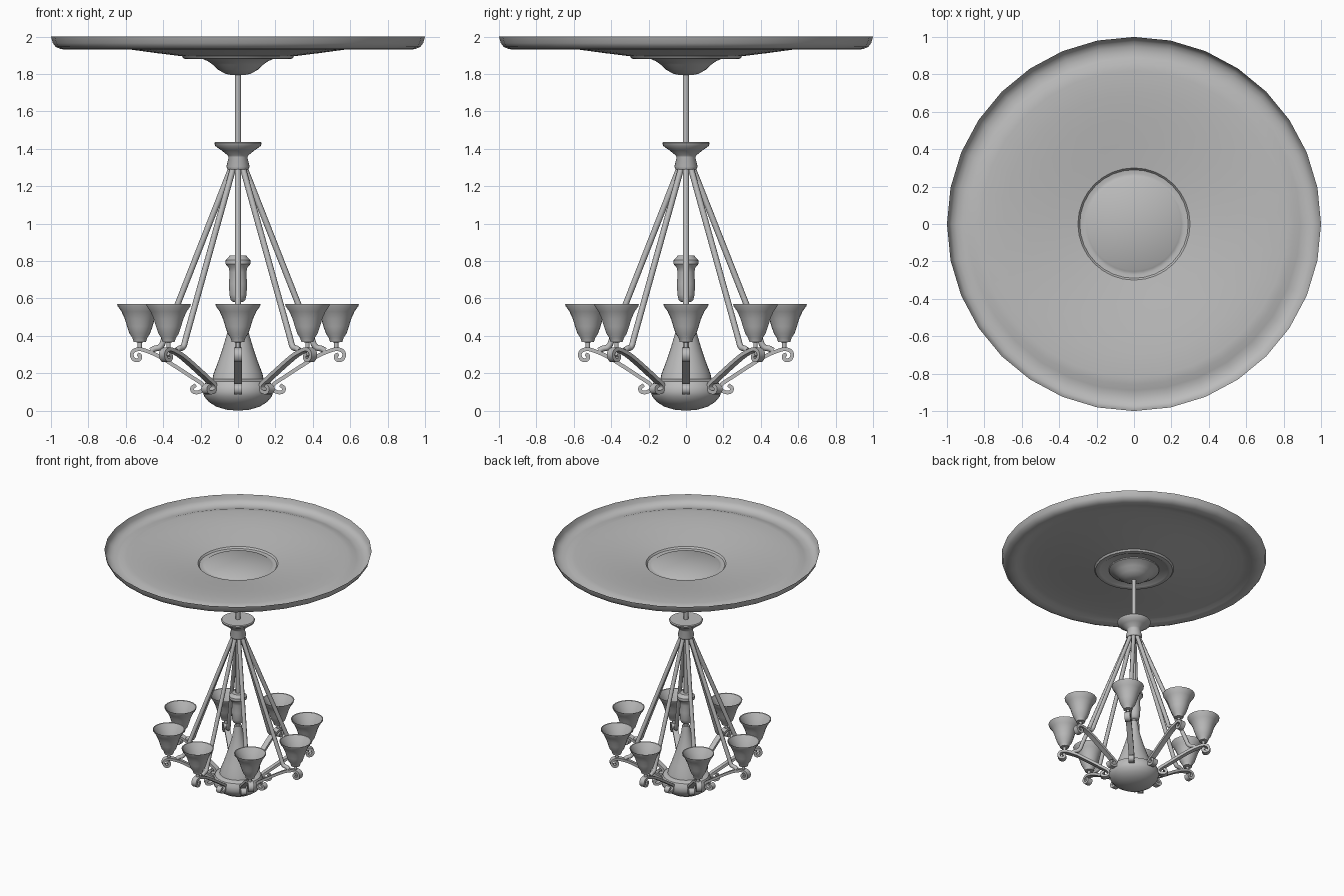
import bpy, bmesh, math
from mathutils import Vector, Matrix

if "Cube" in bpy.data.objects:
    bpy.data.objects.remove(bpy.data.objects["Cube"], do_unlink=True)

GREY = (0.5, 0.5, 0.5, 1)
metal = bpy.data.materials.new("plain grey")
metal.use_nodes = True
metal.diffuse_color = GREY
metal.node_tree.nodes["Principled BSDF"].inputs["Base Color"].default_value = GREY

ARMS = 8
ARM_R = 0.525


def add_object(name, bm, angle=40):
    """Turn a bmesh into a shaded object."""
    mesh = bpy.data.meshes.new(name)
    bm.to_mesh(mesh)
    bm.free()
    mesh.materials.append(metal)
    obj = bpy.data.objects.new(name, mesh)
    bpy.context.collection.objects.link(obj)
    bpy.ops.object.select_all(action="DESELECT")
    obj.select_set(True)
    bpy.context.view_layer.objects.active = obj
    bpy.ops.object.shade_smooth_by_angle(angle=math.radians(angle))
    return obj


def lathe(name, profile, sides=32, angle=40):
    """Spin a (radius, height) profile around z."""
    bm = bmesh.new()
    verts = [bm.verts.new((r, 0, z)) for r, z in profile]
    edges = [bm.edges.new(pair) for pair in zip(verts, verts[1:])]
    bmesh.ops.spin(bm, geom=verts + edges, cent=(0, 0, 0), axis=(0, 0, 1),
                   angle=math.tau, steps=sides, use_merge=False)
    bmesh.ops.remove_doubles(bm, verts=bm.verts, dist=0.0005)
    bmesh.ops.recalc_face_normals(bm, faces=bm.faces)
    return add_object(name, bm, angle)


def smooth_path(points, steps=4):
    """Catmull-Rom samples through (radius, height) points."""
    p = [Vector(q) for q in points]
    p = [2 * p[0] - p[1]] + p + [2 * p[-1] - p[-2]]
    out = []
    for a, b, c, d in zip(p, p[1:], p[2:], p[3:]):
        for i in range(steps):
            t = i / steps
            out.append(0.5 * (2 * b + (c - a) * t + (2 * a - 5 * b + 4 * c - d) * t ** 2
                              + (3 * b - a - 3 * c + d) * t ** 3))
    return out + [p[-2]]


def sweep(name, path, section, angle=40):
    """Sweep a closed (in-plane, sideways) section along a path in the xz plane."""
    bm = bmesh.new()
    rings = []
    for i, q in enumerate(path):
        tangent = (path[min(i + 1, len(path) - 1)] - path[max(i - 1, 0)]).normalized()
        rings.append([bm.verts.new((q.x - tangent.y * u, v, q.y + tangent.x * u))
                      for u, v in section])
    n = len(section)
    for a, b in zip(rings, rings[1:]):
        for k in range(n):
            bm.faces.new((a[k], a[(k + 1) % n], b[(k + 1) % n], b[k]))
    bm.faces.new(rings[0])
    bm.faces.new(rings[-1])
    bmesh.ops.recalc_face_normals(bm, faces=bm.faces)
    return add_object(name, bm, angle)


def ring_of(obj, radius=0):
    """Repeat a part around the centre, sharing its mesh."""
    base = obj.name
    for k in range(ARMS):
        part = obj if k == 0 else obj.copy()
        if k:
            part.name = f"{base}_{k + 1}"
            bpy.context.collection.objects.link(part)
        part.matrix_world = (Matrix.Rotation(math.tau * k / ARMS, 4, "Z")
                             @ Matrix.Translation((radius, 0, 0)))


# Ceiling dish, open above, with a shallow ring groove
lathe("ceiling_dish", [
    (1, 2), (0.99, 1.965), (0.975, 1.945), (0.95, 1.934), (0.92, 1.93),
    (0.89, 1.936), (0.86, 1.946), (0.82, 1.949), (0.7, 1.943), (0.57, 1.93),
    (0.43, 1.911), (0.3, 1.895), (0.29, 1.882), (0.27, 1.879), (0.255, 1.882),
    (0.245, 1.889), (0, 1.889)])

# Canopy under the dish
lathe("canopy", [
    (0, 1.888), (0.19, 1.888), (0.188, 1.88), (0.16, 1.868), (0.135, 1.85),
    (0.105, 1.822), (0.07, 1.802), (0.035, 1.794), (0, 1.793)])

# Hanging stem and the collar that gathers the rods
lathe("stem", [(0, 1.81), (0.017, 1.81), (0.017, 0.5), (0, 0.5)], 12)
lathe("collar", [
    (0, 1.437), (0.122, 1.437), (0.127, 1.43), (0.122, 1.415), (0.09, 1.393),
    (0.055, 1.365), (0.05, 1.355), (0.062, 1.305), (0.055, 1.29), (0, 1.29)], 24)

# Central vase, bell and bowl
lathe("vase", [
    (0, 0.83), (0.045, 0.83), (0.052, 0.818), (0.066, 0.805), (0.067, 0.785),
    (0.05, 0.765), (0.045, 0.74), (0.048, 0.68), (0.046, 0.62), (0.038, 0.59),
    (0.025, 0.58), (0, 0.58)], 24)
lathe("bell", [
    (0, 0.56), (0.028, 0.56), (0.034, 0.52), (0.045, 0.46), (0.062, 0.4),
    (0.083, 0.33), (0.107, 0.26), (0.13, 0.2), (0.138, 0.165), (0, 0.165)])
lathe("bowl", [
    (0, 0.168), (0.14, 0.168), (0.172, 0.155), (0.185, 0.13), (0.188, 0.1),
    (0.18, 0.075), (0.155, 0.046), (0.115, 0.021), (0.06, 0.005), (0, 0)])

# Scrolled arms
arm_path = smooth_path([
    (0.225, 0.137), (0.245, 0.122), (0.24, 0.102), (0.215, 0.098), (0.188, 0.112),
    (0.19, 0.14), (0.24, 0.175), (0.34, 0.24), (0.42, 0.289), (0.47, 0.312),
    (0.52, 0.328), (0.555, 0.322), (0.568, 0.298), (0.555, 0.273),
    (0.53, 0.272), (0.522, 0.292), (0.537, 0.303)])
band = [(-0.01, -0.021), (0.01, -0.021), (0.01, 0.021), (-0.01, 0.021)]
ring_of(sweep("arm", arm_path, band, 50))

# Support rods hooked onto the arms
rod_path = [Vector((0.035, 1.3)), Vector((0.395, 0.385))] + smooth_path(
    [(0.405, 0.355), (0.42, 0.337), (0.445, 0.332), (0.465, 0.32)], 3)
rod_section = [(0.016 * math.cos(math.tau * k / 8), 0.016 * math.sin(math.tau * k / 8))
               for k in range(8)]
ring_of(sweep("rod", rod_path, rod_section, 60))

# Lamp holders and open shades
ring_of(lathe("lamp_holder", [
    (0, 0.325), (0.012, 0.325), (0.012, 0.365), (0.034, 0.368), (0.036, 0.39),
    (0, 0.39)], 12), ARM_R)
ring_of(lathe("shade", [
    (0, 0.372), (0.034, 0.372), (0.04, 0.39), (0.055, 0.412), (0.068, 0.45),
    (0.08, 0.49), (0.098, 0.53), (0.118, 0.558), (0.121, 0.57), (0.115, 0.568),
    (0.093, 0.53), (0.075, 0.49), (0.062, 0.45), (0.048, 0.415), (0, 0.4)], 20), ARM_R)
